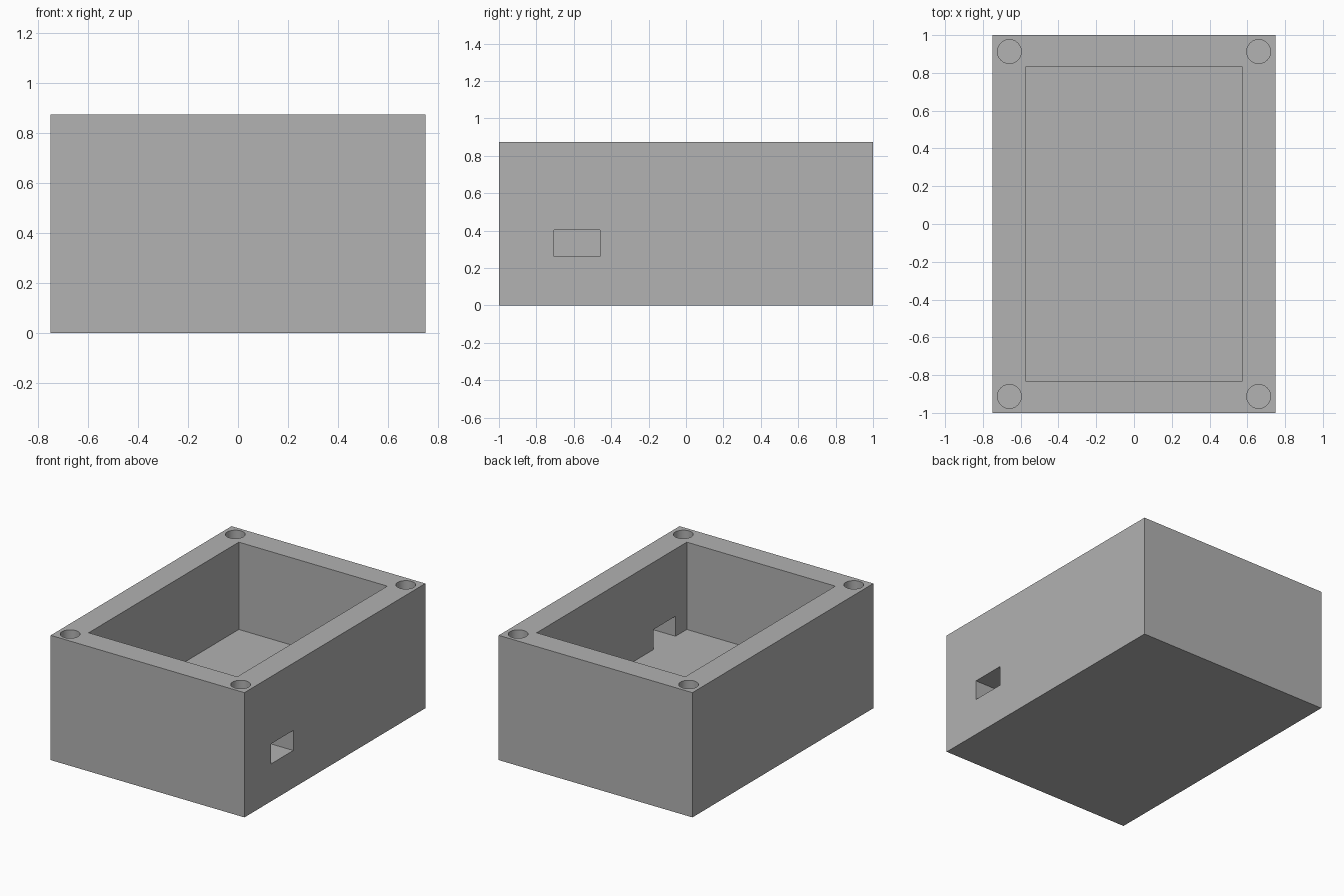
import bpy
import bmesh
from mathutils import Matrix, Vector

if "Cube" in bpy.data.objects:
    bpy.data.objects.remove(bpy.data.objects["Cube"])

HEIGHT = 0.873
FLOOR = 0.262

grey = bpy.data.materials.new("light_grey")
grey.diffuse_color = (0.445, 0.445, 0.445, 1)
grey.use_nodes = True
grey.node_tree.nodes["Principled BSDF"].inputs["Base Color"].default_value = grey.diffuse_color


def make_object(name, bm):
    mesh = bpy.data.meshes.new(name)
    bm.to_mesh(mesh)
    bm.free()
    mesh.materials.append(grey)
    obj = bpy.data.objects.new(name, mesh)
    bpy.context.collection.objects.link(obj)
    return obj


def box(name, low, high):
    low, high = Vector(low), Vector(high)
    bm = bmesh.new()
    matrix = Matrix.Translation((low + high) / 2) @ Matrix.Diagonal((high - low).to_4d())
    bmesh.ops.create_cube(bm, size=1, matrix=matrix)
    return make_object(name, bm)


def cylinder(name, x, y, bottom, top, radius):
    bm = bmesh.new()
    bmesh.ops.create_cone(bm, cap_ends=True, segments=48, radius1=radius, radius2=radius,
                          depth=top - bottom, matrix=Matrix.Translation((x, y, (bottom + top) / 2)))
    return make_object(name, bm)


# Solid enclosure body
body = box("enclosure_body", (-0.75, -1, 0), (0.75, 1, HEIGHT))

# Main cavity, with a side port level with its floor
cavity = box("cavity_cutter", (-0.575, -0.83, FLOOR), (0.575, 0.83, 1))
port = box("side_port_cutter", (0.5, -0.705, FLOOR), (0.9, -0.46, 0.402))

# Blind screw holes in the four corners of the rim
holes = [cylinder("screw_hole_cutter", sx * 0.66, sy * 0.913, HEIGHT - 0.35, 1, 0.063)
         for sx in (-1, 1) for sy in (-1, 1)]

bpy.context.view_layer.objects.active = body
body.select_set(True)
for cutter in [cavity, port] + holes:
    cut = body.modifiers.new(cutter.name, 'BOOLEAN')
    cut.operation = 'DIFFERENCE'
    cut.solver = 'EXACT'
    cut.object = cutter
    bpy.ops.object.modifier_apply(modifier=cut.name)
    bpy.data.objects.remove(cutter)

# Smooth hole walls, sharp box edges
bpy.ops.object.select_all(action='DESELECT')
body.select_set(True)
bpy.ops.object.shade_smooth_by_angle()
